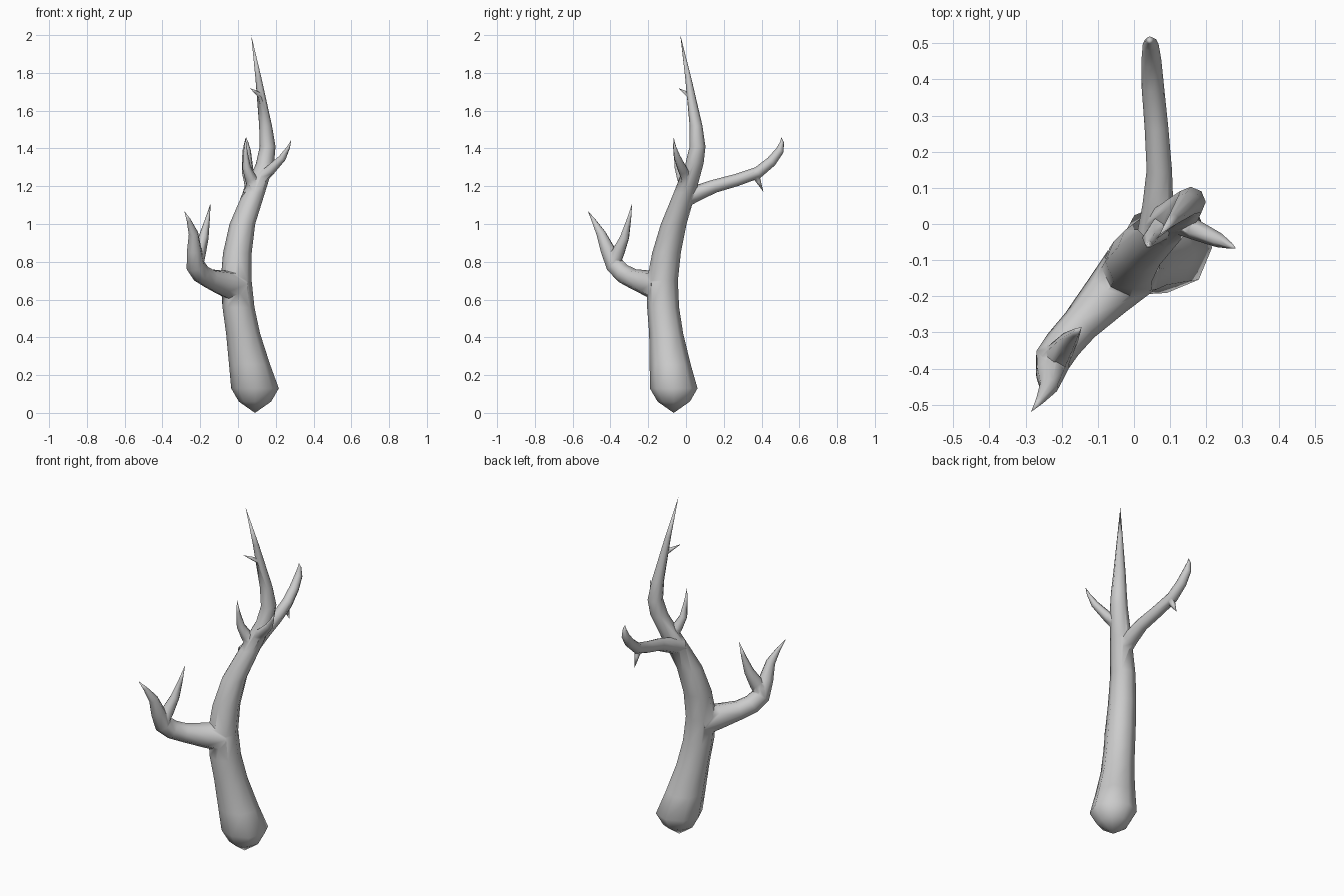
import bpy, bmesh, math
from mathutils import Vector

if "Cube" in bpy.data.objects:
    bpy.data.objects.remove(bpy.data.objects["Cube"])


def smooth(ctrl):
    """Insert one Catmull-Rom midpoint between neighbouring control stations."""
    c = [Vector(p) for p in ctrl]
    out = []
    for i in range(len(c) - 1):
        a, d = c[max(i - 1, 0)], c[min(i + 2, len(c) - 1)]
        out += [c[i], (9 * (c[i] + c[i + 1]) - a - d) / 16]
    return out + [c[-1]]


def limb(name, ctrl, sides=8, flat=False, base=None):
    """Tapered tube along (x, y, z, radius) stations, or (x, y, z) with a base radius."""
    if base:
        n = len(ctrl) - 1
        ctrl = [(*p, base * (1 - i / n) ** 0.75) for i, p in enumerate(ctrl)]
    st = smooth(ctrl)
    bm = bmesh.new()
    pts = [s.to_3d() for s in st]
    ref, rings = Vector((1, 0, 0)), []
    if flat:  # rounded root end
        x, y, z, r = st[0]
        st = [Vector((x, y, 0, 0)), Vector((x, y, z * .46, r * .68))] + st
        pts = [s.to_3d() for s in st]
    for i, s in enumerate(st):
        if s[3] < 1e-5:
            rings.append([bm.verts.new(pts[i])])
            continue
        t = (pts[min(i + 1, len(pts) - 1)] - pts[max(i - 1, 0)]).normalized()
        if flat:
            t = Vector((0, 0, 1))
        u = ref - t * ref.dot(t)
        if u.length < 0.2:
            u = Vector((0, 1, 0)) - t * t.y
        u.normalize()
        ref, v = u, t.cross(u)
        rings.append([bm.verts.new(pts[i] + s[3] * (u * math.cos(a) + v * math.sin(a)))
                      for a in (2 * math.pi * k / sides for k in range(sides))])
    for a, b in zip(rings, rings[1:]):
        for k in range(sides):
            n = (k + 1) % sides
            if len(a) == 1:
                bm.faces.new((a[0], b[n], b[k]))
            elif len(b) == 1:
                bm.faces.new((a[k], a[n], b[0]))
            else:
                bm.faces.new((a[k], a[n], b[n], b[k]))
    if len(rings[0]) > 1:
        bm.faces.new(rings[0][::-1])
    bmesh.ops.recalc_face_normals(bm, faces=bm.faces)
    me = bpy.data.meshes.new(name)
    bm.to_mesh(me)
    bm.free()
    ob = bpy.data.objects.new(name, me)
    bpy.context.collection.objects.link(ob)
    return ob


# Trunk
trunk = limb("trunk", [
    (.09, -.065, .13, .126), (.027, -.105, .42, .09), (-.01, -.125, .7, .082),
    (.023, -.065, 1.0, .068), (.143, .045, 1.32, .048),
    (.146, .053, 1.52, .034), (.07, -.03, 2, 0)], flat=True)

# Main branches
parts = [
    limb("front_left_branch", [
        (-.01, -.13, .67, .085), (-.15, -.28, .71, .053), (-.225, -.375, .78, .051),
        (-.236, -.45, .95, .026), (-.285, -.52, 1.07, 0)]),
    limb("back_branch", [
        (.06, -.02, 1.13, .05), (.07, .15, 1.2, .035), (.052, .38, 1.272, .031),
        (.046, .497, 1.39, .022), (.043, .505, 1.46, 0)]),
    # Thin tines and spurs
    limb("front_left_tine", [
        (-.225, -.385, .8), (-.182, -.325, .93), (-.145, -.285, 1.11)], 6, base=.045),
    limb("back_branch_spur", [(.055, .36, 1.275), (.047, .41, 1.17)], 6, base=.028),
    limb("right_branch", [
        (.11, .01, 1.23), (.235, -.045, 1.35), (.282, -.067, 1.445)], 6, base=.034),
    limb("left_branch", [
        (.09, 0, 1.2), (.045, -.04, 1.3), (.04, -.066, 1.46)], 6, base=.038),
    limb("top_spur", [(.12, .02, 1.68), (.062, -.042, 1.72)], 6, base=.017),
]

# Fuse everything into one skin
for p in parts:
    m = trunk.modifiers.new(p.name, 'BOOLEAN')
    m.operation, m.solver, m.object = 'UNION', 'EXACT', p
bpy.context.view_layer.objects.active = trunk
trunk.select_set(True)
for m in list(trunk.modifiers):
    bpy.ops.object.modifier_apply(modifier=m.name)
for p in parts:
    bpy.data.objects.remove(p)
bpy.ops.object.shade_smooth_by_angle(angle=math.radians(60))
